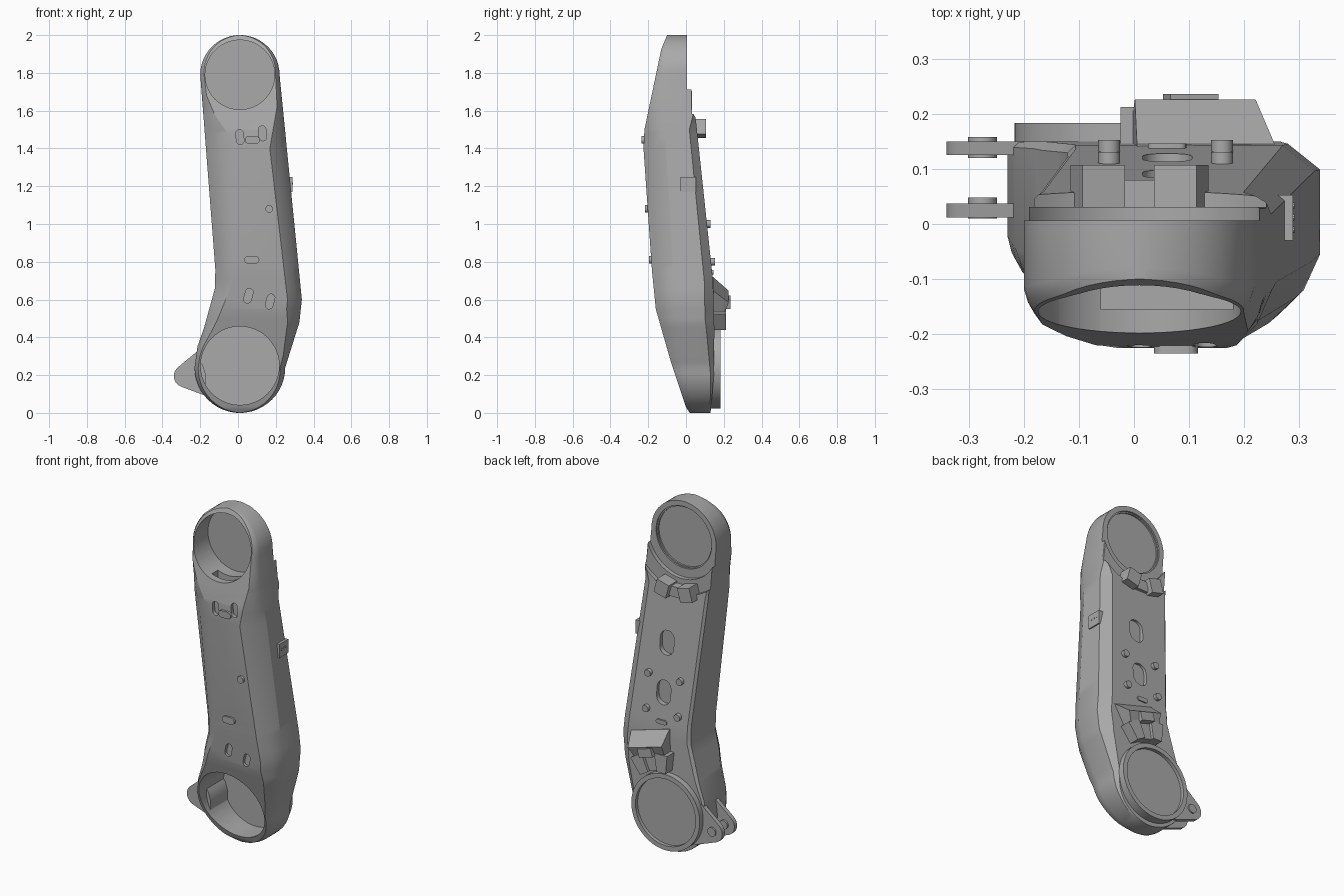
import bpy, bmesh, math
from mathutils import Matrix

if "Cube" in bpy.data.objects:
    bpy.data.objects.remove(bpy.data.objects["Cube"])

grey = bpy.data.materials.new("plain grey")
grey.use_nodes = True
grey.diffuse_color = (0.4, 0.4, 0.4, 1)
grey.node_tree.nodes["Principled BSDF"].inputs["Base Color"].default_value = (0.4, 0.4, 0.4, 1)

TOP, LOW = (0.01, 1.79), (0.005, 0.245)      # pivot centres in x, z
TOP_R, LOW_R = 0.21, 0.24


def finish(name, bm):
    bmesh.ops.recalc_face_normals(bm, faces=bm.faces)
    mesh = bpy.data.meshes.new(name)
    bm.to_mesh(mesh)
    bm.free()
    mesh.materials.append(grey)
    ob = bpy.data.objects.new(name, mesh)
    bpy.context.collection.objects.link(ob)
    return ob


def loft(name, rings):
    bm = bmesh.new()
    loops = [[bm.verts.new(p) for p in ring] for ring in rings]
    for a, b in zip(loops, loops[1:]):
        for i in range(len(a)):
            j = (i + 1) % len(a)
            bm.faces.new((a[i], a[j], b[j], b[i]))
    bm.faces.new(loops[0])
    bm.faces.new(loops[-1])
    return finish(name, bm)


def prism(name, pts, lo, hi, axis="y"):
    """Extrude (x, z) points along y, or (y, z) points along x."""
    if axis == "y":
        return loft(name, [[(a, t, b) for a, b in pts] for t in (lo, hi)])
    return loft(name, [[(t, a, b) for a, b in pts] for t in (lo, hi)])


def box(name, x0, x1, y0, y1, z0, z1):
    return prism(name, [(x0, z0), (x1, z0), (x1, z1), (x0, z1)], y0, y1)


def circle(c, r, n=48):
    return [(c[0] + r * math.cos(2 * math.pi * i / n),
             c[1] + r * math.sin(2 * math.pi * i / n)) for i in range(n)]


def capsule(c, length, width, tilt=0, n=8):
    r, h, out = width / 2, (length - width) / 2, []
    for side in (0, 1):
        for i in range(n + 1):
            a = math.pi * (i / n + side)
            x, z = r * math.cos(a), r * math.sin(a) + (-h if side else h)
            out.append((c[0] + x * math.cos(tilt) + z * math.sin(tilt),
                        c[1] - x * math.sin(tilt) + z * math.cos(tilt)))
    return out


def place(ob, pivot, degrees):
    """Move local geometry to a pivot, turned about y."""
    ob.data.transform(Matrix.Translation((pivot[0], 0, pivot[1]))
                      @ Matrix.Rotation(math.radians(degrees), 4, "Y"))
    return ob


def cut(ob, cutter):
    mod = ob.modifiers.new("cut", "BOOLEAN")
    mod.operation, mod.solver, mod.object = "DIFFERENCE", "EXACT", cutter
    bpy.context.view_layer.objects.active = ob
    bpy.ops.object.modifier_apply(modifier=mod.name)
    bpy.data.objects.remove(cutter)


def ramp(table, z):
    if z <= table[0][0]:
        return table[0][1]
    for (a, u), (b, v) in zip(table, table[1:]):
        if z <= b:
            return u + (v - u) * (z - a) / (b - a)
    return table[-1][1]


# Body outline, depth and chamfers as they change with height
left_x = [(.24, -.23), (.35, -.215), (.45, -.18), (.66, -.122), (.76, -.12), (1.79, -.2)]
right_x = [(.24, .25), (.48, .325), (.6, .338), (1.79, .22)]
front_y = [(0, .02), (.03, 0), (.27, -.08), (.55, -.16), (.75, -.18), (1.4, -.225),
           (1.5, -.22), (1.93, -.13), (2, -.1)]
back_y = [(0, .13), (.2, .148), (.45, .15), (.7, .143), (1.6, .047), (1.606, .032)]
left_in = [(0, .015), (.3, .02), (.5, .06), (.8, .1), (1.4, .14), (1.48, .12),
           (1.58, .06), (1.68, .025), (2, .01)]
right_in = [(0, .015), (.3, .03), (.55, .075), (1.4, .09), (1.62, .03), (2, .01)]
left_drop = [(0, .03), (.5, .07), (1.4, .08), (1.7, .05), (2, .02)]
right_drop = [(0, .03), (.55, .11), (1.4, .12), (1.7, .05), (2, .02)]
back_in = [(.1, .01), (.5, .06), (1.5, .05), (1.6, .005)]


def section(z):
    xl, xr = ramp(left_x, z), ramp(right_x, z)
    for inside, c, r in ((z > TOP[1], TOP[1], TOP_R), (z < LOW_R, LOW_R, LOW_R)):
        if inside:
            k = math.sqrt(max(0.003, 1 - ((z - c) / r) ** 2))
            mid, half = (xl + xr) / 2, (xr - xl) / 2
            xl, xr = mid - half * k, mid + half * k
    w, f, b = xr - xl, ramp(front_y, z), ramp(back_y, z)
    li, ri = min(ramp(left_in, z), w * .35), min(ramp(right_in, z), w * .3)
    ld, rd = ramp(left_drop, z), ramp(right_drop, z)
    bi = min(ramp(back_in, z), w * .25)
    return [(xl, b - bi * .25, z), (xl, f + ld, z), (xl + li * .4, f + ld * .4, z),
            (xl + li, f, z), (xr - ri, f, z), (xr - ri * .4, f + rd * .4, z),
            (xr, f + rd, z), (xr, b - bi * .8, z), (xr - bi, b, z), (xl + bi * .25, b, z)]


heights = {round(z, 3) for t in (left_x, right_x, front_y, back_y, left_in, right_in)
           for z, _ in t if LOW_R <= z <= TOP[1]}
for i in range(13):
    s = math.sin(math.pi / 2 * i / 12)
    heights |= {round(TOP[1] + TOP_R * s, 3), round(LOW_R - LOW_R * s, 3)}
body = loft("arm_body", [section(z) for z in sorted(heights)])

# Curved steps behind the upper joint, then the bores at both joints
cut(body, prism("cutter", circle(TOP, .31, 64), .031, .3))
cut(body, prism("cutter", circle(TOP, .232), .006, .3))
cut(body, prism("cutter", circle(TOP, .184), -.5, -.03))
cut(body, prism("cutter", circle(TOP, .18), -.012, .3))
cut(body, prism("cutter", circle((.01, .25), .208), -.5, .5))
cut(body, box("cutter", -.06, .18, -.155, -.1, 1.57, 1.72))

# Shallow ovals in the back, slots in the front
for z in (1.19, .91):
    y = ramp(back_y, z)
    cut(body, prism("cutter", capsule((.06, z), .14, .09), y - .022, y + .1))
for x, z, tilt in ((.01, 1.46, -.1), (.13, 1.48, -.1), (.055, .62, .25), (.17, .59, .25)):
    y = ramp(front_y, z)
    cut(body, prism("cutter", capsule((x, z), .08, .04, tilt), y - .1, y + .02))

# Joint rings, the lower one closed by a web between its two recesses
low_ring = prism("lower_joint_ring", circle(LOW, .222), .06, .183)
cut(low_ring, prism("cutter", circle((.01, .25), .208), -.2, .148))
cut(low_ring, prism("cutter", circle(LOW, .195), .163, .4))
top_ring = prism("upper_joint_ring", circle(TOP, .188), -.02, -.003)
cut(top_ring, prism("cutter", circle(TOP, .173), -.2, .4))

# Boss inside the lower bore where the lugs join
prism("lug_boss", [(-.208, .28), (-.185, .25), (-.17, .2), (-.172, .14), (-.19, .13)], -.01, .15)

# Raised pads and stud on the front
for x, z in ((.076, 1.445), (.073, .81)):
    y = ramp(front_y, z)
    prism("front_pad", capsule((x, z), .08, .04, math.pi / 2), y - .012, y + .02)
prism("front_stud", circle((.165, 1.08), .02, 16), -.217, -.17)

# Studs on the back
for z in (1.0, .8):
    for x in (-.045, .16):
        y = ramp(back_y, z)
        prism("back_stud", circle((x, z), .02, 16), y - .02, y + .02)
prism("back_key", capsule((.06, .745), .07, .025, math.pi / 2), .12, .146)

# Side lugs with their pins
tip = (-.28, .195)
lug = [(-.12, .34), (-.205, .335)]
lug += [(tip[0] + .06 * math.cos(a), tip[1] + .06 * math.sin(a))
        for a in (math.radians(130 + 13 * i) for i in range(10))]
lug += [(-.17, .09), (-.12, .09)]
for y0, p0 in ((.012, .01), (.125, .12)):
    plate = prism("side_lug", lug, y0, y0 + .025)
    cut(plate, prism("cutter", circle((.01, .25), .208), -.5, .5))
    prism("lug_pin", circle((-.275, .195), .026, 20), p0, p0 + .038)

# Side box on the left flank
box("side_box", .25, .289, -.03, .053, 1.17, 1.25)
for y in (-.01, .012, .034):
    prism("box_dot", [(y + a, 1.215 + b) for a, b in circle((0, 0), .006, 10)], .285, .291, "x")

# Upper clip, two blocks set around the joint and a bridge
for a in (-15, 15):
    place(box("upper_clip_block", -.04, .04, .02, .107, -.335, -.252), TOP, a)
box("upper_clip_bridge", -.03, .055, .02, .08, 1.465, 1.525)

# Lower clip, a wide sloping head over three fingers, fanned around the joint
head = prism("lower_clip_head", [(.1, .33), (.205, .33), (.226, .385), (.145, .455), (.1, .455)],
             -.13, .13, "x")
for v in head.data.vertices:
    v.co.x *= .78 + .22 * (v.co.z - .33) / .125
place(head, LOW, 16)
for a in (-14, 0, 14):
    finger = box("lower_clip_finger", -.042, .042, .1, .212 if a else .195, .24, .345)
    for v in finger.data.vertices:
        v.co.x *= v.co.z / .345
    place(finger, LOW, 16 + a)
place(box("lower_clip_plate", -.045, .045, .19, .236, .33, .38), LOW, 16)

# Smooth shading with sharp edges kept
bpy.ops.object.select_all(action="DESELECT")
for ob in bpy.context.collection.objects:
    if ob.type == "MESH":
        ob.select_set(True)
        bpy.context.view_layer.objects.active = ob
bpy.ops.object.shade_smooth_by_angle(angle=math.radians(25))
